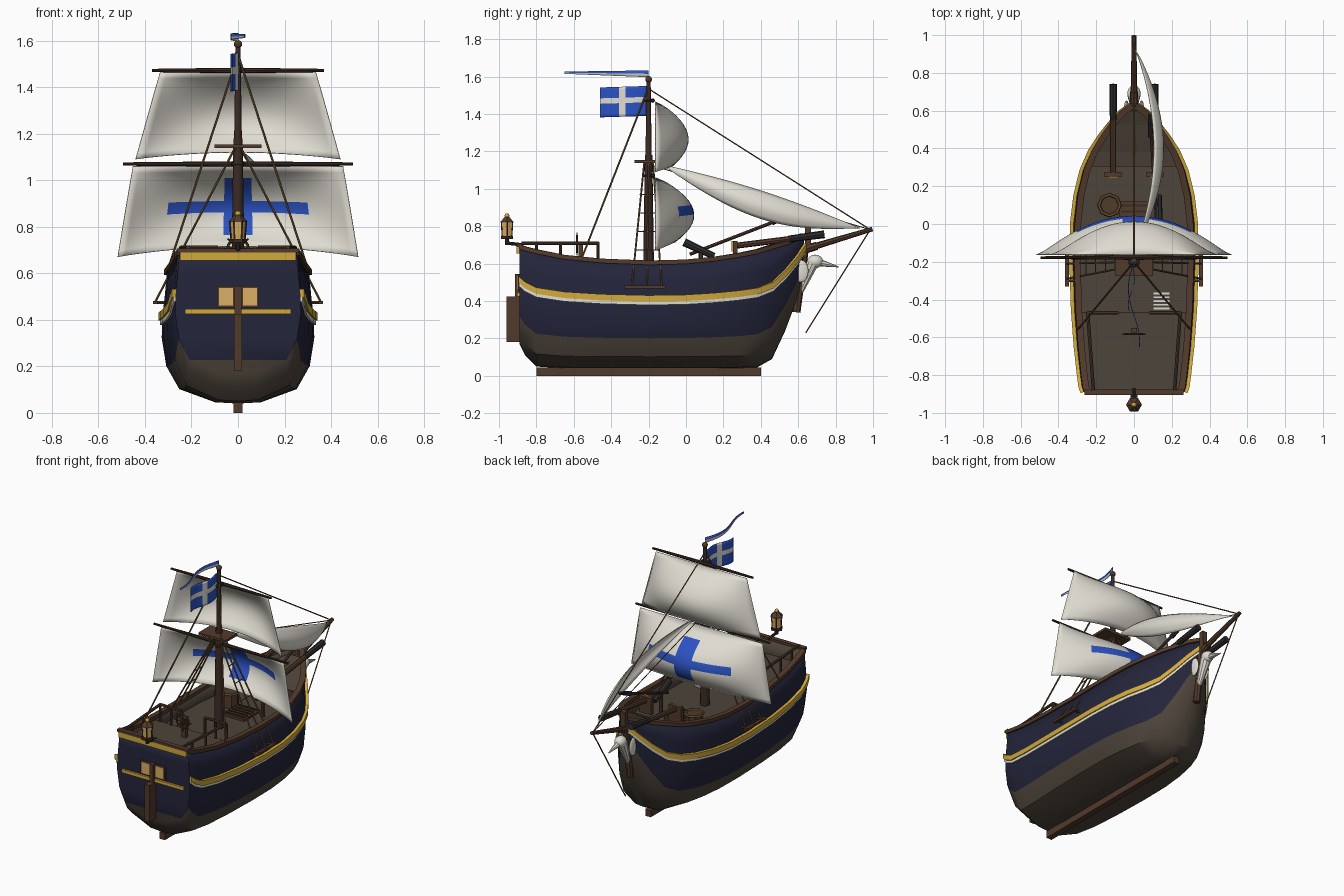
import bpy, bmesh, math
from mathutils import Vector

if "Cube" in bpy.data.objects:
    bpy.data.objects.remove(bpy.data.objects["Cube"])

COL = dict(navy=(.017, .018, .043), hull_brown=(.075, .058, .043), gold=(.64, .4, .045), cream=(.74, .72, .64),
           blue=(.025, .085, .55), wood=(.085, .043, .025), dark_wood=(.045, .024, .017),
           lamp_tan=(.72, .43, .13), rope=(.15, .085, .035), iron=(.026, .025, .027))
M = {}
for k, c in COL.items():
    M[k] = bpy.data.materials.new(k)
    M[k].diffuse_color = (*c, 1)


def make(name, verts, faces, mats, idx=None, thick=0, smooth=False, offset=0, mat_offset=0):
    me = bpy.data.meshes.new(name)
    me.from_pydata([tuple(v) for v in verts], [], faces)
    for m in mats:
        me.materials.append(M[m])
    if idx:
        me.polygons.foreach_set("material_index", idx)
    bm = bmesh.new()
    bm.from_mesh(me)
    bmesh.ops.recalc_face_normals(bm, faces=bm.faces)
    bm.to_mesh(me)
    bm.free()
    o = bpy.data.objects.new(name, me)
    bpy.context.collection.objects.link(o)
    if thick:
        s = o.modifiers.new("thickness", 'SOLIDIFY')
        s.thickness, s.offset, s.material_offset = thick, offset, mat_offset
    if smooth:
        bpy.ops.object.select_all(action='DESELECT')
        o.select_set(True)
        bpy.context.view_layer.objects.active = o
        bpy.ops.object.shade_smooth_by_angle(angle=math.radians(35))
    return o


def box(name, x, y, z, mat):
    v = [(a, b, c) for a in x for b in y for c in z]
    f = [(0, 1, 3, 2), (4, 6, 7, 5), (0, 4, 5, 1), (2, 3, 7, 6), (0, 2, 6, 4), (1, 5, 7, 3)]
    return make(name, v, f, [mat])


def rod(name, a, b, r1, mat, r2=None, n=8, smooth=True):
    a, b = Vector(a), Vector(b)
    q = (b - a).to_track_quat('Z', 'Y')
    v = [p + q @ Vector((r * math.cos(t), r * math.sin(t), 0)) for p, r in ((a, r1), (b, r1 if r2 is None else r2))
         for t in [2 * math.pi * i / n for i in range(n)]]
    f = [(i, (i + 1) % n, n + (i + 1) % n, n + i) for i in range(n)]
    return make(name, v, f + [tuple(range(n)), tuple(range(n, 2 * n))], [mat], smooth=smooth and n > 6)


def ball(name, loc, r, mat, scale=(1, 1, 1)):
    bpy.ops.mesh.primitive_uv_sphere_add(segments=14, ring_count=8, radius=r, location=loc)
    o = bpy.context.object
    o.name, o.scale = name, scale
    o.data.materials.append(M[mat])
    bpy.ops.object.shade_smooth()


def ring(name, loc, R, r, mat, rot=(0, 0, 0), n=16):
    bpy.ops.mesh.primitive_torus_add(major_radius=R, minor_radius=r, major_segments=n, minor_segments=6,
                                     location=loc, rotation=rot)
    bpy.context.object.name = name
    bpy.context.object.data.materials.append(M[mat])


def sheet(name, fn, nu, nv, mats, pick=None, thick=.004):
    # grid surface from fn(u, v), coloured per cell by pick(i, j)
    v = [fn(i / nu, j / nv) for j in range(nv + 1) for i in range(nu + 1)]
    cells = [(i, j) for j in range(nv) for i in range(nu)]
    f = [(j * (nu + 1) + i, j * (nu + 1) + i + 1, (j + 1) * (nu + 1) + i + 1, (j + 1) * (nu + 1) + i) for i, j in cells]
    return make(name, v, f, mats, [int(pick(i, j)) if pick else 0 for i, j in cells], thick, True)


# hull stations: y, keel height, sheer height, half width
ST = [(-.89, .17, .69, .27), (-.86, .11, .68, .28), (-.80, .05, .665, .288), (-.65, .04, .635, .305),
      (-.45, .04, .615, .32), (-.2, .04, .605, .328), (0, .04, .61, .325), (.15, .04, .625, .307),
      (.28, .04, .645, .275), (.38, .045, .665, .232), (.46, .09, .69, .18), (.53, .24, .71, .125),
      (.59, .40, .735, .07), (.63, .55, .75, .012)]
SEC = [(0, 0), (.3, .01), (.77, .11), (.94, .285), (1, .5), (.995, .64), (.96, .82), (.93, 1)]


def at(y):
    for a, b in zip(ST, ST[1:]):
        if y <= b[0]:
            t = (y - a[0]) / (b[0] - a[0])
            return [p + (q - p) * t for p, q in zip(a, b)]
    return ST[-1]


def row(k):
    return [Vector((SEC[k][0] * h, y, zk + SEC[k][1] * (zs - zk))) for y, zk, zs, h in ST]


hv, hf, hi = [], [], []
for y, zk, zs, h in ST:
    half = [(fx * h, y, zk + t * (zs - zk)) for fx, t in SEC]
    hv += [(-p[0], p[1], p[2]) for p in half[:0:-1]] + half
for s in range(len(ST) - 1):
    for i in range(14):
        a = s * 15 + i
        hf.append((a, a + 1, a + 16, a + 15))
        hi.append(int(min(abs(i - 7), abs(i - 6)) < 3))
for base in (0, 15 * (len(ST) - 1)):
    for i in range(7):
        q = [base + i, base + i + 1, base + 13 - i, base + 14 - i]
        hf.append(tuple(q) if i < 6 else (q[0], q[1], q[3]))
        hi.append(int(i > 4))
make("hull", hv, hf, ["navy", "hull_brown"], hi, .014, True, -1, 1)


# strips following the hull sides
def strip(name, k, dz, h, d_in, d_out, mat):
    P = row(k)
    for side in (1, -1):
        v, f = [], []
        for i, p in enumerate(P):
            t = P[min(i + 1, len(P) - 1)] - P[max(i - 1, 0)]
            n = Vector((t.y, -t.x, 0)).normalized()
            for d, e in ((-d_in, -h), (d_out, -h), (d_out, h), (-d_in, h)):
                q = p + n * d
                v.append((side * max(q.x, 0), q.y, q.z + dz + e))
        for i in range(len(P) - 1):
            f += [(4 * i + j, 4 * i + (j + 1) % 4, 4 * i + 4 + (j + 1) % 4, 4 * i + 4 + j) for j in range(4)]
        e = 4 * (len(P) - 1)
        make(name, v, f + [(0, 1, 2, 3), (e, e + 1, e + 2, e + 3)], [mat], smooth=True)


strip("gold_wale", 5, .012, .017, .012, .016, "gold")
strip("pale_stripe", 5, -.014, .009, .012, .009, "cream")
strip("gunwale_rail", 7, 0, .012, .022, .012, "wood")


# decks
def deck(name, y0, y1, zf):
    ys = [y0 + (y1 - y0) * i / 8 for i in range(9)]
    v = [(s * max(at(y)[3] * .945 - .008, .002), y, zf(y)) for y in ys for s in (-1, 1)]
    make(name, v, [(2 * i, 2 * i + 1, 2 * i + 3, 2 * i + 2) for i in range(8)], ["hull_brown"], thick=.01)


deck("quarter_deck", -.88, -.47, lambda y: .59)
deck("main_deck", -.48, .32, lambda y: .515)
deck("fore_deck", .31, .6, lambda y: at(y)[2] - .05)
box("stern_bulkhead", (-.29, .29), (-.475, -.465), (.51, .595), "wood")
box("bow_bulkhead", (-.235, .235), (.305, .318), (.51, .615), "wood")
for i in range(5):
    box("deck_ladder_step", (.1, .19), (-.455 + i * .02, -.44 + i * .02), (.575 - i * .012, .585 - i * .012), "cream")
box("hatch", (-.08, .08), (-.05, .12), (.51, .535), "wood")
for i in range(5):
    box("hatch_bar", (-.07, .07), (-.035 + i * .032, -.025 + i * .032), (.535, .541), "dark_wood")

# keel, rudder, stern
box("keel", (-.02, .02), (-.8, .4), (0, .045), "wood")
box("rudder", (-.018, .018), (-.96, -.885), (.18, .425), "wood")
box("rudder_post", (-.014, .014), (-.915, -.885), (.4, .545), "wood")
box("stern_gold_band", (-.228, .228), (-.903, -.88), (.425, .446), "gold")
box("stern_gold_rail", (-.25, .25), (-.905, -.88), (.655, .69), "gold")
box("stern_top_rail", (-.262, .262), (-.905, -.875), (.69, .706), "wood")
for s in (-1, 1):
    x = s * .052
    box("window_frame", (x - .039, x + .039), (-.899, -.88), (.453, .545), "wood")
    box("stern_window", (x - .03, x + .03), (-.903, -.88), (.462, .536), "lamp_tan")

# stern lantern
L = -.957
rod("lantern_bracket", (0, -.87, .70), (0, L, .71), .009, "iron")
rod("lantern_stem", (0, L, .70), (0, L, .74), .01, "iron")
rod("lantern_base", (0, L, .732), (0, L, .748), .038, "dark_wood", n=6)
rod("lantern_glass", (0, L, .745), (0, L, .825), .028, "lamp_tan", .034, 6)
for i in range(6):
    c, s = math.cos(i * math.pi / 3), math.sin(i * math.pi / 3)
    rod("lantern_bar", (.029 * c, L + .029 * s, .745), (.035 * c, L + .035 * s, .825), .004, "dark_wood", n=4)
rod("lantern_cap", (0, L, .822), (0, L, .85), .042, "wood", .014, 6)
ball("lantern_knob", (0, L, .856), .013, "gold")

# quarterdeck railing and helm
for s in (-1, 1):
    rod("side_rail", (s * .215, -.88, .71), (s * .245, -.47, .71), .009, "wood")
    rod("front_rail", (s * .245, -.47, .71), (s * .085, -.47, .71), .009, "wood")
    for x, y in ((.22, -.8), (.23, -.67), (.245, -.47), (.165, -.47), (.085, -.47)):
        rod("rail_post", (s * x, y, .59), (s * x, y, .71), .008, "wood")
box("helm_post", (-.015, .015), (-.575, -.55), (.59, .71), "wood")
ring("helm_wheel", (0, -.583, .705), .045, .006, "wood", (math.pi / 2, 0, 0))
for i in range(4):
    c, s = .062 * math.cos(i * math.pi / 4), .062 * math.sin(i * math.pi / 4)
    rod("helm_spoke", (-c, -.583, .705 - s), (c, -.583, .705 + s), .004, "wood", n=6)

# mast, top platform, yards
Y = -.2
rod("lower_mast", (0, Y, .5), (0, Y, 1.18), .03, "dark_wood", .02, 12)
rod("upper_mast", (0, Y, 1.15), (0, Y, 1.58), .017, "dark_wood", .011, 12)
ball("mast_ball", (0, Y, 1.585), .018, "wood")
box("mast_top_platform", (-.1, .1), (-.275, -.15), (1.138, 1.154), "wood")
for z, w in ((1.07, .495), (1.472, .37)):
    for s in (-1, 1):
        rod("yard", (0, -.178, z), (s * w, -.178, z), .012, "dark_wood", .007)
    ring("yard_collar", (0, Y, z), .022, .008, "iron")


# square sails
def square(zt, zb, wt, wb, belly, lift):
    def fn(u, v):
        a, e = 2 * u - 1, 1 - (2 * u - 1) ** 2
        w = wb + (wt - wb) * v
        return (a * w, -.163 + belly * e * math.sin(math.pi * (.14 + .86 * v)) ** .8 if v < 1 else -.163,
                zb + (zt - zb) * v + lift * e * (1 - v))
    return fn


sheet("main_sail", square(1.06, .67, .452, .517, .205, .045), 32, 14, ["cream", "blue"],
      lambda i, j: (6 <= i <= 25 and 6 <= j <= 7) or (14 <= i <= 17 and 2 <= j <= 11))
sheet("top_sail", square(1.465, 1.09, .335, .44, .175, .03), 24, 14, ["cream"])


# jib bulging to one side
def jib(u, v):
    s = math.sin(math.pi * u)
    return (s ** .8 * (.105 + .03 * v) + .035 * s * math.sin(math.pi * v), -.13 + 1.06 * u,
            1.13 - .34 * u + s * (.03 - .15 * v))


sheet("jib_sail", jib, 24, 8, ["cream"])
# flag and pennant
sheet("flag", lambda u, v: (-.01 + .022 * math.sin(5.5 * u) * u ** .5, -.205 - .255 * u, 1.39 + .16 * v - .008 * u),
      15, 11, ["blue", "cream"], lambda i, j: i in (7, 8) or j in (5, 6))
sheet("pennant", lambda u, v: (-.03 * math.sin(5 * u), -.2 - .45 * u, 1.615 + .012 * u * v + (v - .5) * .036 * (1 - u)),
      16, 2, ["cream", "blue"], lambda i, j: j)

# standing rigging
tip = (0, .985, .782)
rod("forestay", (0, Y, 1.535), tip, .004, "rope", n=6)
rod("jib_stay", (0, Y, 1.13), tip, .003, "rope", n=6)
rod("bobstay", tip, (0, .64, .23), .004, "rope", n=6)
for s in (-1, 1):
    rod("backstay", (0, Y, 1.54), (s * .295, -.555, .635), .005, "rope", n=6)
    box("shroud_channel", sorted((s * .345, s * .365)), (-.33, -.11), (.468, .482), "wood")
    for y in (-.29, -.21, -.13):
        rod("shroud", (s * .357, y, .475), (s * .015, Y + (y + .21) * .3, 1.135), .005, "rope", n=6)
    for y in (-.3, -.14):
        rod("channel_brace", (s * .31, y, .475), (s * .355, y, .475), .007, "wood", n=6)
    for i in range(4):
        t = .3 + .15 * i
        w = 1 - t * .7
        rod("ratline", (s * (.357 - .342 * t), -.21 - .08 * w, .475 + .66 * t),
            (s * (.357 - .342 * t), -.21 + .08 * w, .475 + .66 * t), .003, "rope", n=5)

# bowsprit, stem and bird figurehead
rod("bowsprit", (0, .38, .60), (0, .7, .695), .025, "wood", .022)
rod("bowsprit_end", (0, .68, .69), (0, .997, .785), .018, "wood", .012)
box("stem_head", (-.017, .017), (.635, .668), (.67, .8), "wood")
rod("stem", (0, .59, .34), (0, .635, .68), .022, "wood")
rod("bird_body", (0, .612, .45), (0, .675, .6), .016, "cream", .034, 10)
ball("bird_head", (0, .69, .612), .036, "cream", (1, 1.2, 1))
rod("bird_beak", (0, .715, .605), (0, .815, .583), .02, "cream", .003)
for s in (-1, 1):
    ball("bird_wing", (s * .04, .615, .56), .05, "cream", (.25, .8, 1.2))
    # bow chaser guns
    rod("gun_beam", (s * .11, .26, .695), (s * .11, .58, .735), .016, "wood")
    rod("gun_barrel", (s * .11, .55, .732), (s * .11, .74, .757), .018, "iron", .021)
    box("gun_mount", (s * .11 - .045, s * .11 + .045), (.25, .275), (.61, .72), "wood")
    box("gun_mount_band", (s * .11 - .025, s * .11 + .025), (.243, .25), (.665, .72), "gold")

# deck clutter: barrel, swivel gun, spar
rod("barrel", (-.13, .1, .515), (-.13, .1, .61), .055, "wood", .055, 8, False)
ring("barrel_hoop", (-.13, .1, .61), .056, .01, "rope", n=8)
rod("swivel_gun", (.13, -.01, .715), (.13, .15, .64), .022, "iron", .018)
rod("swivel_post", (.13, .08, .515), (.13, .08, .68), .012, "wood")
rod("jib_spar", (.12, .02, .65), (.09, .5, .835), .009, "wood")
rod("jib_spar_end", (.09, .46, .82), (.085, .58, .87), .015, "iron", .011)

for m in bpy.data.materials:
    if m.users and not m.is_grease_pencil:
        m.use_nodes = True
        m.node_tree.nodes["Principled BSDF"].inputs["Base Color"].default_value = m.diffuse_color
